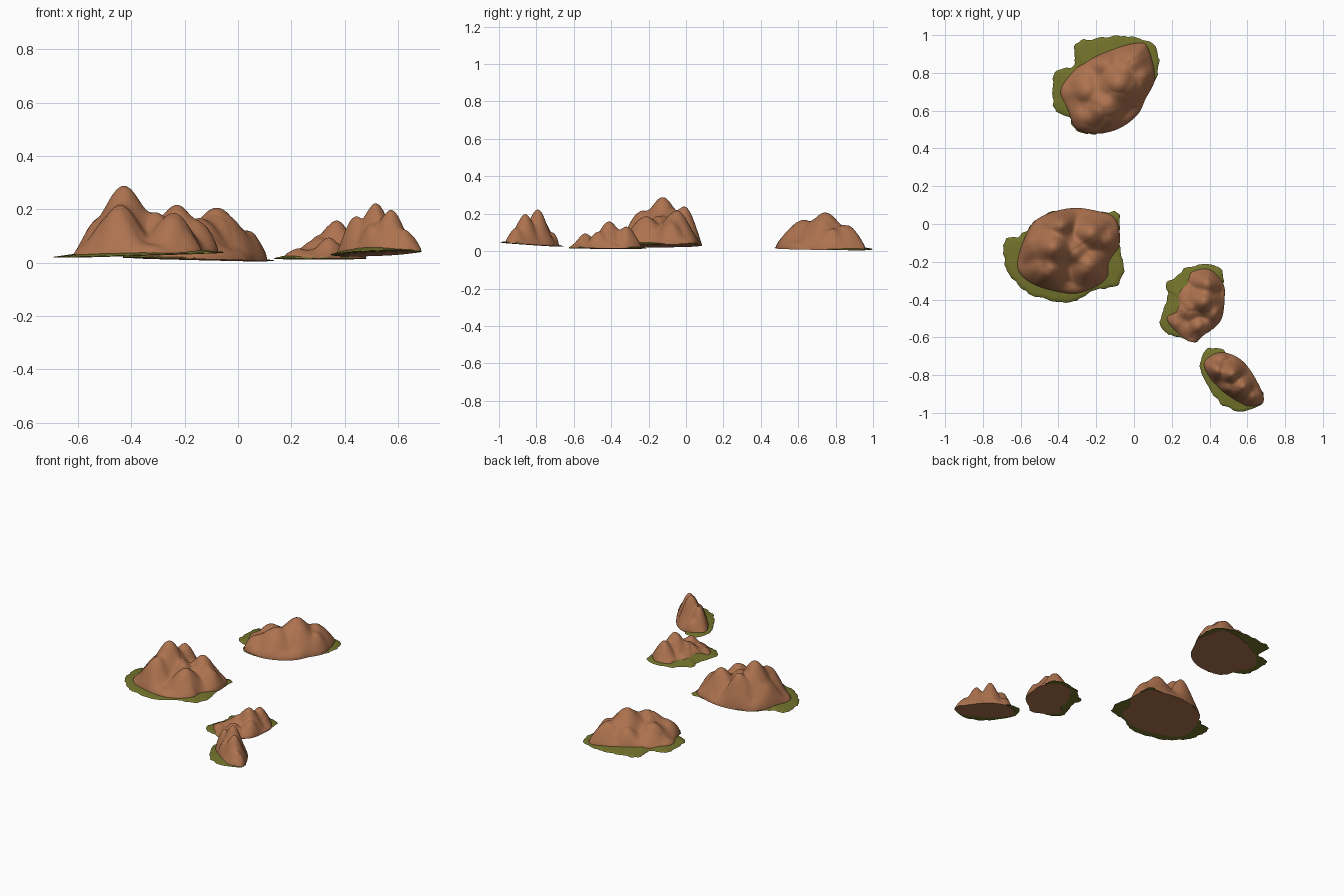
import bpy, bmesh, math
from mathutils import Vector, noise

if "Cube" in bpy.data.objects:
    bpy.data.objects.remove(bpy.data.objects["Cube"])


def material(name, rgb):
    m = bpy.data.materials.new(name)
    m.diffuse_color = (*rgb, 1)
    m.use_nodes = True
    m.node_tree.nodes["Principled BSDF"].inputs["Base Color"].default_value = m.diffuse_color
    return m


ROCK = material("rock brown", (0.42, 0.17, 0.078))
GRASS = material("grass green", (0.17, 0.17, 0.025))


def smooth_outline(points, steps=8, rough=0.0):
    """Closed Catmull-Rom curve through a few points."""
    n, out = len(points), []
    for i in range(n):
        a, b, c, d = (Vector(points[(i + k) % n]) for k in (-1, 0, 1, 2))
        for s in range(steps):
            t = s / steps
            p = 0.5 * (2 * b + (c - a) * t + (2 * a - 5 * b + 4 * c - d) * t * t
                       + (3 * b - a - 3 * c + d) * t ** 3)
            if rough:
                v = noise.noise_vector(Vector((p.x * 30, p.y * 30, 1)))
                p = p + Vector((v.x, v.y)) * rough
            out.append(p)
    return out


def mound(name, outline, height, floor, rings, mat):
    """Closed solid: concentric rings raised by height(p, t), with a flat base."""
    centre = sum(outline, Vector((0, 0))) / len(outline)
    bm = bmesh.new()
    n = len(outline)

    def vert(p, t):
        return bm.verts.new((p.x, p.y, floor(p) + height(p, t)))

    base = [bm.verts.new((*p, floor(p))) for p in outline]
    bm.faces.new(base[::-1])
    prev = base
    for k in range(rings):
        t = 1 - (k + 0.15) / rings * (0.35 + 0.65 * k / rings)   # denser near the rim
        ring = [vert(centre.lerp(p, t), t) for p in outline]
        for i in range(n):
            j = (i + 1) % n
            bm.faces.new((prev[i], prev[j], ring[j], ring[i]))
        prev = ring
    top = vert(centre, 0)
    for i in range(n):
        bm.faces.new((prev[i], prev[(i + 1) % n], top))
    bmesh.ops.recalc_face_normals(bm, faces=bm.faces)
    mesh = bpy.data.meshes.new(name)
    bm.to_mesh(mesh)
    bm.free()
    mesh.materials.append(mat)
    ob = bpy.data.objects.new(name, mesh)
    bpy.context.collection.objects.link(ob)
    bpy.ops.object.select_all(action='DESELECT')
    ob.select_set(True)
    bpy.context.view_layer.objects.active = ob
    bpy.ops.object.shade_smooth_by_angle(angle=math.radians(60))


def outcrop(name, plane, rock, grass, lobes, lump):
    """A lumpy rock standing on a thin, slightly tilted patch of grass."""
    z, sx, sy = plane
    c = sum((Vector(p) for p in grass), Vector((0, 0))) / len(grass)

    def floor(p):
        return z + sx * (p.x - c.x) + sy * (p.y - c.y)

    def rock_height(p, t):
        total = (lump * 1.2) ** 6
        for x, y, h, r in lobes:
            d2 = ((p.x - x) ** 2 + (p.y - y) ** 2) / (r * r)
            total += (h * math.exp(-0.5 * d2)) ** 6
        cell = noise.voronoi(Vector((p.x, p.y, 0.3 * lump)) / (lump * 2.6))[0][0]
        h = total ** (1 / 6) + lump * (0.32 - cell * cell) * 0.8
        return max(0.004, h * math.sqrt(max(0, 1 - t ** 5)))

    def grass_height(p, t):
        return 0.003 + 0.035 * (1 - t)

    mound(name + "_rock", smooth_outline(rock), rock_height, floor, 34, ROCK)
    mound(name + "_grass", smooth_outline(grass, rough=0.012), grass_height,
          lambda p: floor(p) + 0.002, 6, GRASS)


# Back outcrop
outcrop("back", (0.012, -0.02, -0.01),
        [(-.39, .71), (-.30, .83), (-.13, .92), (.03, .96), (.08, .92), (.11, .77),
         (.06, .66), (.02, .58), (-.07, .51), (-.18, .48), (-.30, .50), (-.35, .60)],
        [(-.43, .66), (-.42, .80), (-.32, .84), (-.31, .95), (-.21, .98), (-.05, .995),
         (.10, .95), (.13, .81), (.04, .66), (-.10, .51), (-.22, .475), (-.31, .50),
         (-.34, .56), (-.42, .60)],
        [(-.07, .74, .19, .10), (-.02, .86, .155, .08), (-.15, .62, .15, .09),
         (-.25, .70, .12, .09), (.05, .78, .13, .06), (-.27, .56, .10, .08),
         (-.14, .85, .13, .07)], 0.045)

# Large left outcrop
outcrop("left", (0.026, 0.03, 0.005),
        [(-.62, -.22), (-.59, -.10), (-.53, .01), (-.44, .06), (-.32, .085), (-.20, .07),
         (-.10, .03), (-.075, -.10), (-.13, -.20), (-.14, -.28), (-.20, -.33),
         (-.32, -.37), (-.48, -.34), (-.58, -.29)],
        [(-.695, -.16), (-.68, -.08), (-.61, -.07), (-.54, .0), (-.45, .06), (-.33, .07),
         (-.18, .06), (-.08, .05), (-.08, -.08), (-.055, -.25), (-.10, -.33),
         (-.21, -.35), (-.34, -.415), (-.50, -.39), (-.60, -.34), (-.67, -.25)],
        [(-.43, -.12, .255, .09), (-.45, -.24, .20, .08), (-.40, .0, .22, .07),
         (-.23, -.05, .18, .08), (-.24, -.22, .15, .08), (-.53, -.10, .17, .08),
         (-.14, -.08, .13, .06), (-.32, -.14, .17, .07)], 0.045)

# Low right outcrop
outcrop("right", (0.013, 0.01, -0.01),
        [(.17, -.50), (.22, -.46), (.23, -.37), (.28, -.30), (.31, -.25), (.40, -.24),
         (.47, -.31), (.48, -.39), (.46, -.51), (.38, -.58), (.31, -.625), (.22, -.57)],
        [(.14, -.50), (.18, -.39), (.17, -.31), (.23, -.28), (.28, -.23), (.40, -.215),
         (.465, -.25), (.47, -.40), (.45, -.52), (.38, -.58), (.32, -.625), (.24, -.60),
         (.16, -.57)],
        [(.37, -.41, .138, .06), (.39, -.31, .12, .055), (.30, -.45, .09, .05),
         (.35, -.55, .085, .05), (.43, -.47, .09, .045), (.21, -.53, .045, .04)], 0.028)

# Small front outcrop
outcrop("front", (0.032, 0.01, -0.06),
        [(.37, -.75), (.40, -.70), (.48, -.68), (.58, -.73), (.66, -.85), (.685, -.94),
         (.60, -.965), (.50, -.91), (.42, -.84)],
        [(.35, -.76), (.37, -.68), (.42, -.655), (.49, -.68), (.57, -.73), (.66, -.86),
         (.685, -.94), (.58, -.99), (.46, -.95), (.40, -.87)],
        [(.515, -.79, .19, .05), (.44, -.77, .15, .045), (.57, -.86, .16, .05),
         (.63, -.91, .09, .05), (.46, -.71, .09, .04), (.50, -.86, .11, .04)], 0.028)
